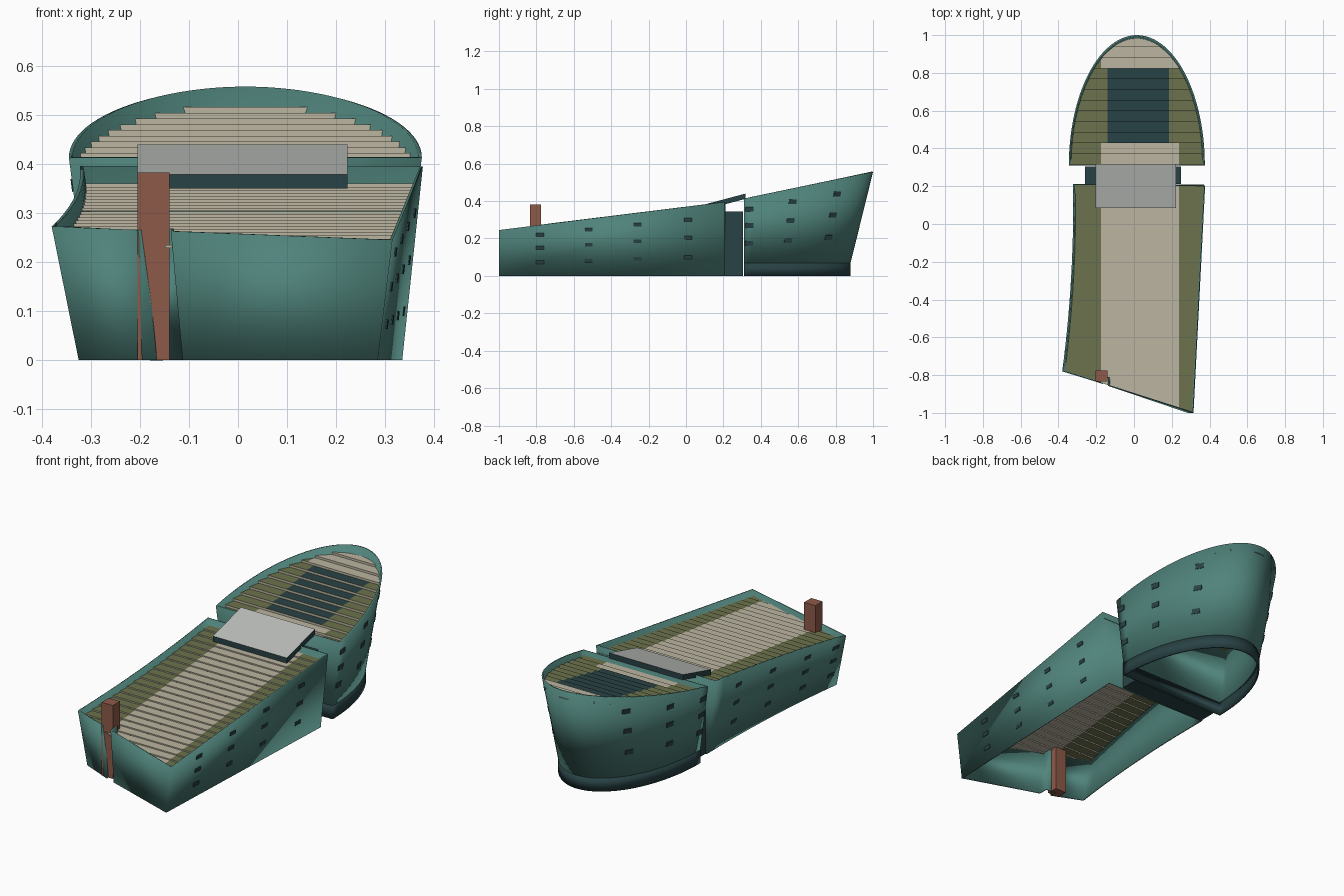
import bpy, bmesh, math
from mathutils import Vector

if "Cube" in bpy.data.objects:
    bpy.data.objects.remove(bpy.data.objects["Cube"])


def material(name, rgb):
    m = bpy.data.materials.new(name)
    m.diffuse_color = (*rgb, 1)
    m.use_nodes = True
    m.node_tree.nodes["Principled BSDF"].inputs["Base Color"].default_value = m.diffuse_color
    return m


TEAL = material("teal", (0.08, 0.23, 0.20))
BEIGE = material("beige", (0.50, 0.46, 0.35))
OLIVE = material("olive", (0.15, 0.17, 0.075))
DARK = material("dark", (0.022, 0.055, 0.06))
BROWN = material("brown", (0.27, 0.10, 0.065))
GREY = material("grey", (0.5, 0.52, 0.5))


def finish(name, bm, mats):
    me = bpy.data.meshes.new(name)
    bm.to_mesh(me)
    bm.free()
    for m in mats:
        me.materials.append(m)
    ob = bpy.data.objects.new(name, me)
    bpy.context.collection.objects.link(ob)
    return ob


def wall(name, bottom, top, mat):
    """Open tube between two counter-clockwise outlines, thickened inward."""
    bm = bmesh.new()
    lo = [bm.verts.new(p) for p in bottom]
    hi = [bm.verts.new(p) for p in top]
    n = len(lo)
    for i in range(n):
        j = (i + 1) % n
        bm.faces.new((lo[i], lo[j], hi[j], hi[i]))
    ob = finish(name, bm, [mat])
    bpy.ops.object.select_all(action="DESELECT")
    ob.select_set(True)
    bpy.context.view_layer.objects.active = ob
    bpy.ops.object.shade_smooth_by_angle(angle=math.radians(30))
    mod = ob.modifiers.new("thickness", "SOLIDIFY")
    mod.thickness, mod.offset = 0.008, -1
    return ob


def box(name, x, y, z, mat):
    bm = bmesh.new()
    bmesh.ops.create_cube(bm, size=1)
    for v in bm.verts:
        v.co = [r[0] if c < 0 else r[1] for c, r in zip(v.co, (x, y, z))]
    return finish(name, bm, [mat])


def windows(name, columns, fractions, w, h):
    """Thin panes on the slanted wall; each column is (bottom, top, direction along wall)."""
    bm = bmesh.new()
    for lo, hi, along in columns:
        up = (hi - lo).normalized()
        along = along.normalized()
        out = along.cross(up).normalized()
        for f in fractions:
            c = lo.lerp(hi, f)
            vs = bmesh.ops.create_cube(bm, size=1)["verts"]
            for v in vs:
                a, b, d = v.co
                v.co = c + along * a * w + up * b * h + out * d * 0.006
    bmesh.ops.recalc_face_normals(bm, faces=bm.faces)
    return finish(name, bm, [DARK])


def stepped_deck(name, y0, y1, n, left, right, height, zones, rise):
    """Horizontal treads in coloured zones with beige risers in front."""
    bm = bmesh.new()
    d = (y1 - y0) / n
    mats = [BEIGE, OLIVE, DARK]
    for i in range(n):
        a, b = y0 + i * d, y0 + (i + 1) * d
        z = height((a + b) / 2)
        s0, s1, mid = zones((a + b) / 2)
        la, ra, lb, rb = left(a), right(a), left(b), right(b)
        cut = lambda s, l, r: min(max(s, l), r)
        xa = [la, cut(s0, la, ra), cut(s1, la, ra), ra]
        xb = [lb, cut(s0, lb, rb), cut(s1, lb, rb), rb]
        for k, m in enumerate((1, mid, 1)):
            if xa[k + 1] - xa[k] < 1e-4:
                continue
            pts = [(xa[k], a, z), (xa[k + 1], a, z), (xb[k + 1], b, z), (xb[k], b, z)]
            if xb[k + 1] - xb[k] < 1e-4:
                pts.pop()
            bm.faces.new([bm.verts.new(p) for p in pts]).material_index = m
        bm.faces.new([bm.verts.new(p) for p in (
            (la, a, z - rise), (ra, a, z - rise), (ra, a, z), (la, a, z))])
    return bm, mats


# Front block: side lines in plan, and sloping rim
def rim_f(y):
    return 0.245 + (y + 1) * 0.124


def left_f(y):
    return -0.322 - 0.058 * (max(0, 0.1 - y) / 0.88) ** 2


def right_f(y):
    return 0.315 + 0.062 * (y + 1) / 1.2


def top_f(x, y):
    return Vector((x, y, rim_f(y)))


YB = 0.212
ys = [YB + (-0.78 - YB) * i / 14 for i in range(15)]
left_top = [top_f(left_f(y), y) for y in ys]
left_low = [Vector((p.x + 0.055, p.y, 0)) for p in left_top]
# recess for the column in the slanted front wall
notch_top = [(-0.198, -0.836), (-0.192, -0.815), (-0.137, -0.815), (-0.137, -0.857)]
notch_low = [(-0.165, -0.847), (-0.165, -0.815), (-0.113, -0.815), (-0.113, -0.865)]
top = left_top + [top_f(*p) for p in notch_top] + [top_f(0.315, -1), top_f(0.377, 0.205)]
low = left_low + [Vector((*p, 0)) for p in notch_low] + [Vector((0.285, -1, 0)), Vector((0.335, 0.205, 0))]
wall("front_block_wall", low, top, TEAL)

# Front stepped deck, trimmed along the slanted front wall
bm, mats = stepped_deck("front_deck", -1, 0.208, 24, lambda y: left_f(y) + 0.008,
                        lambda y: right_f(y) - 0.008, lambda y: rim_f(y) - 0.032,
                        lambda y: (-0.175, 0.237, 0), 0.0062)
bmesh.ops.bisect_plane(bm, geom=bm.verts[:] + bm.edges[:] + bm.faces[:], plane_co=(0.315, -0.996, 0),
                       plane_no=(-0.22, -0.695, 0), clear_outer=True)
finish("front_deck", bm, mats)

# Front block windows
cols = []
for y in (-0.78, -0.52, -0.26, 0.01):
    hi = top_f(right_f(y), y)
    cols.append((Vector((hi.x - 0.03 - 0.012 * (y + 1), y, 0)), hi, Vector((0.05, 1, 0))))
    y = max(y, -0.72)
    hi = top_f(left_f(y), y)
    slope = (left_f(y + 0.01) - left_f(y - 0.01)) / 0.02
    cols.append((Vector((hi.x + 0.055, y, 0)), hi, Vector((-slope, -1, 0))))
windows("front_block_windows", cols, (0.27, 0.55, 0.81), 0.042, 0.019)


# Rear block: half-ellipse plan, leaning outward to a rising rim
Y0 = 0.31


def rim_r(y):
    return 0.413 + (y - Y0) * 0.207


def rear(t, rx, ry, z=None):
    y = Y0 + ry * math.sin(t)
    return Vector((0.015 + rx * math.cos(t), y, rim_r(y) if z is None else z))


N = 48
ts = [math.pi * i / N for i in range(N + 1)]
rear_low = [rear(t, 0.315, 0.57, 0.07) for t in ts]
rear_top = [rear(t, 0.36, 0.69) for t in ts]
wall("rear_block_wall", rear_low, rear_top, TEAL)
wall("rear_block_base", [rear(t, 0.315, 0.57, 0) for t in ts], rear_low, DARK)


# Rear stepped deck with dark central panel
def half(y):
    return 0.352 * math.sqrt(max(0, 1 - ((y - Y0) / 0.685) ** 2))


def zones_r(y):
    return (-0.14, 0.185, 2) if 0.425 < y < 0.828 else (-0.175, 0.238, 0)


bm, mats = stepped_deck("rear_deck", 0.315, 0.994, 12, lambda y: 0.015 - half(y),
                        lambda y: 0.015 + half(y), lambda y: rim_r(y) - 0.033, zones_r, 0.0118)
finish("rear_deck", bm, mats)

# Rear block windows on both sides
cols = []
for t in (0.045, 0.40, 0.84):
    for u in (t, math.pi - t):
        along = rear(u + 0.02, 0.34, 0.63, 0) - rear(u - 0.02, 0.34, 0.63, 0)
        cols.append((rear(u, 0.315, 0.57, 0.07), rear(u, 0.36, 0.69), along))
windows("rear_block_windows", cols, (0.3, 0.57, 0.82), 0.042, 0.026)

# Connector between the blocks
box("connector", (-0.26, 0.25), (0.212, 0.305), (0, 0.345), DARK)

# Tilted canopy with grey top
canopy = box("canopy", (-0.205, 0.223), (0.085, 0.318), (0.35, 0.378), DARK)
canopy.data.materials.append(GREY)
for v in canopy.data.vertices:
    v.co.z += (v.co.y - 0.085) * 0.266
for p in canopy.data.polygons:
    if p.normal.z > 0.5:
        p.material_index = 1

# Brick column in the front recess
box("column", (-0.205, -0.14), (-0.834, -0.775), (0, 0.383), BROWN)
